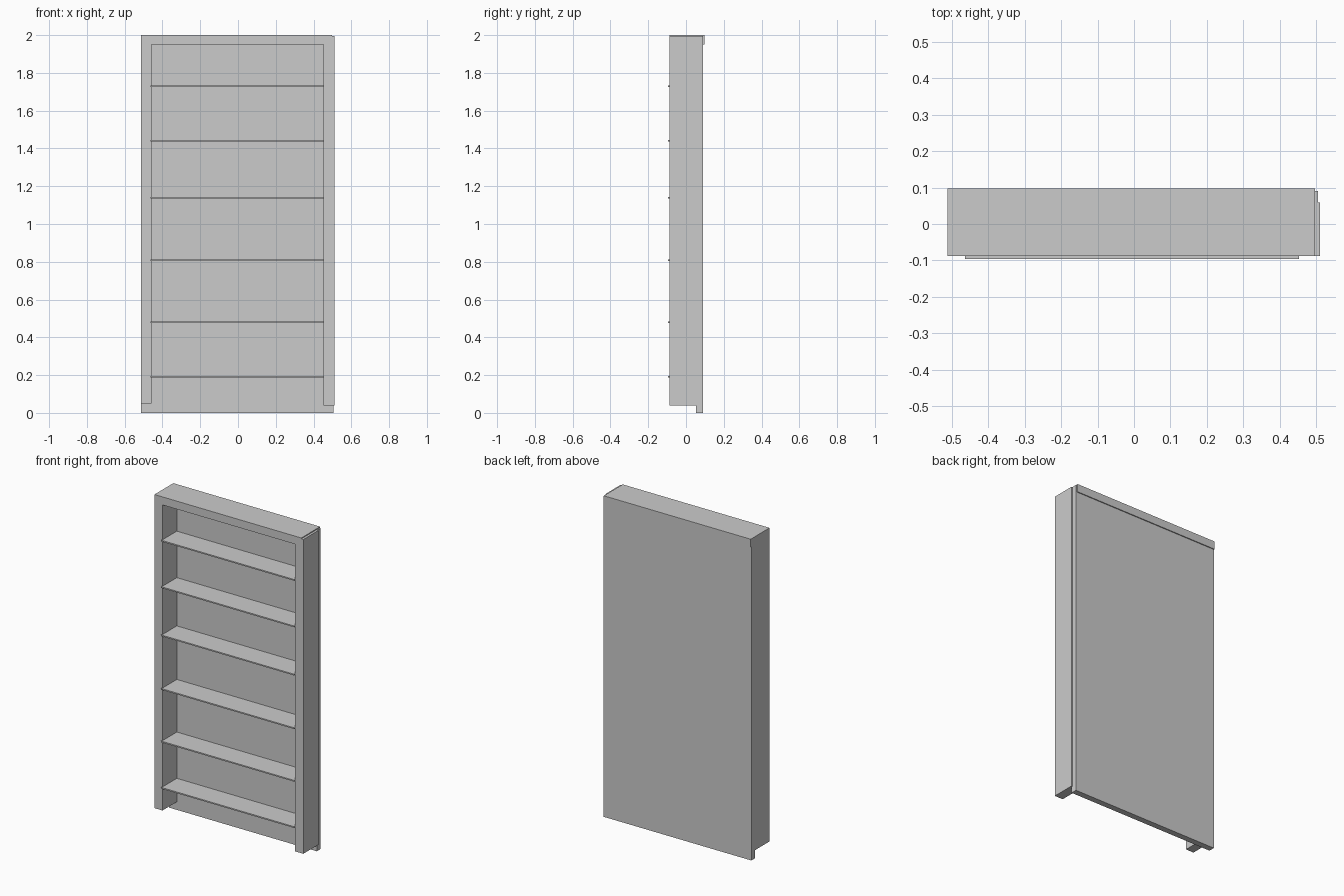
import bpy
import bmesh

if "Cube" in bpy.data.objects:
    bpy.data.objects.remove(bpy.data.objects["Cube"])


def finish(name, bm):
    bmesh.ops.recalc_face_normals(bm, faces=bm.faces)
    mesh = bpy.data.meshes.new(name)
    bm.to_mesh(mesh)
    bm.free()
    obj = bpy.data.objects.new(name, mesh)
    bpy.context.collection.objects.link(obj)
    return obj


def box(name, x, y, z):
    """Box from (min, max) ranges on each axis."""
    bm = bmesh.new()
    bmesh.ops.create_cube(bm, size=1)
    for v in bm.verts:
        v.co = [r[1] if c > 0 else r[0] for c, r in zip(v.co, (x, y, z))]
    return finish(name, bm)


FRONT, PANEL_FRONT, BACK = -0.088, 0.053, 0.091

# Back panel, reaching the floor below the posts
box("back_panel", (-0.513, 0.505), (PANEL_FRONT, BACK), (0, 1.994))

# Side posts, slightly different in height and width
box("left_post", (-0.513, -0.458), (FRONT, PANEL_FRONT), (0.05, 1.95))
box("right_post", (0.453, 0.511), (FRONT, 0.059), (0.04, 1.994))

# Top rail, overhanging the panel at the back
box("top_rail", (-0.513, 0.497), (FRONT, 0.097), (1.95, 2.0))

# Shelves, protruding a little in front of the posts
for i, z in enumerate((0.192, 0.48, 0.807, 1.14, 1.44, 1.729)):
    box(f"shelf_{i + 1}", (-0.464, 0.454), (-0.096, PANEL_FRONT + 0.004),
        (z - 0.004, z + 0.004))
